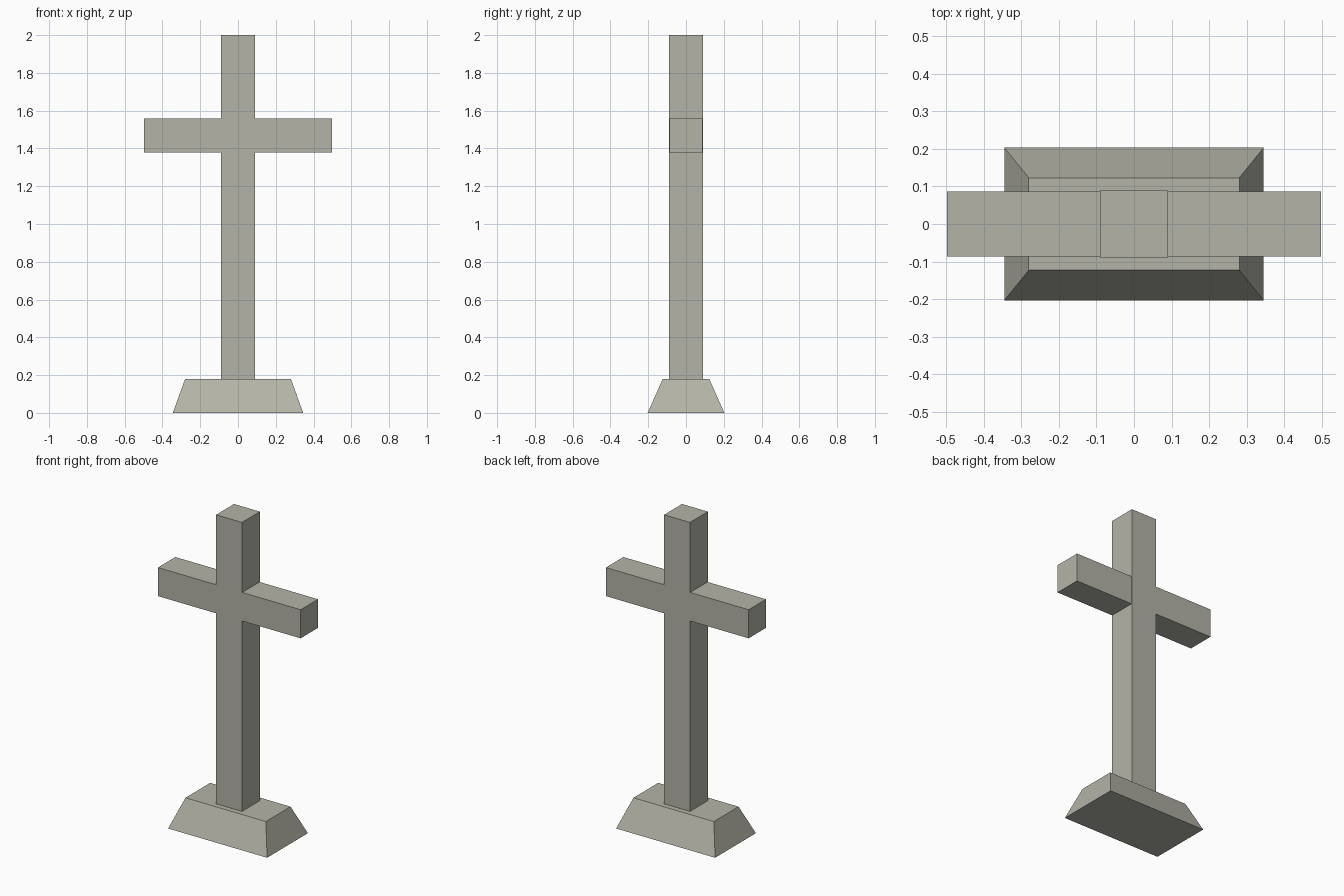
import bpy, bmesh

if "Cube" in bpy.data.objects:
    bpy.data.objects.remove(bpy.data.objects["Cube"])

stone = bpy.data.materials.new("grey_stone")
stone.diffuse_color = (0.456, 0.456, 0.392, 1.0)
stone.use_nodes = True
stone.node_tree.nodes["Principled BSDF"].inputs["Base Color"].default_value = stone.diffuse_color


def block(name, hx, hy, z0, z1, top_x=None, top_y=None):
    """Box of half sizes hx, hy; the top may be narrower than the bottom."""
    tx, ty = top_x or hx, top_y or hy
    bm = bmesh.new()
    bmesh.ops.create_cube(bm, size=2)
    for v in bm.verts:
        top = v.co.z > 0
        v.co.x *= tx if top else hx
        v.co.y *= ty if top else hy
        v.co.z = z1 if top else z0
    mesh = bpy.data.meshes.new(name)
    bm.to_mesh(mesh)
    bm.free()
    mesh.materials.append(stone)
    obj = bpy.data.objects.new(name, mesh)
    bpy.context.collection.objects.link(obj)
    return obj


# Tapered plinth
block("plinth", 0.345, 0.203, 0.0, 0.18, 0.28, 0.123)
# Upright post, standing on the plinth
block("upright_post", 0.09, 0.089, 0.18, 2.0)
# Horizontal arm through the post
block("cross_arm", 0.497, 0.0865, 1.378, 1.558)
